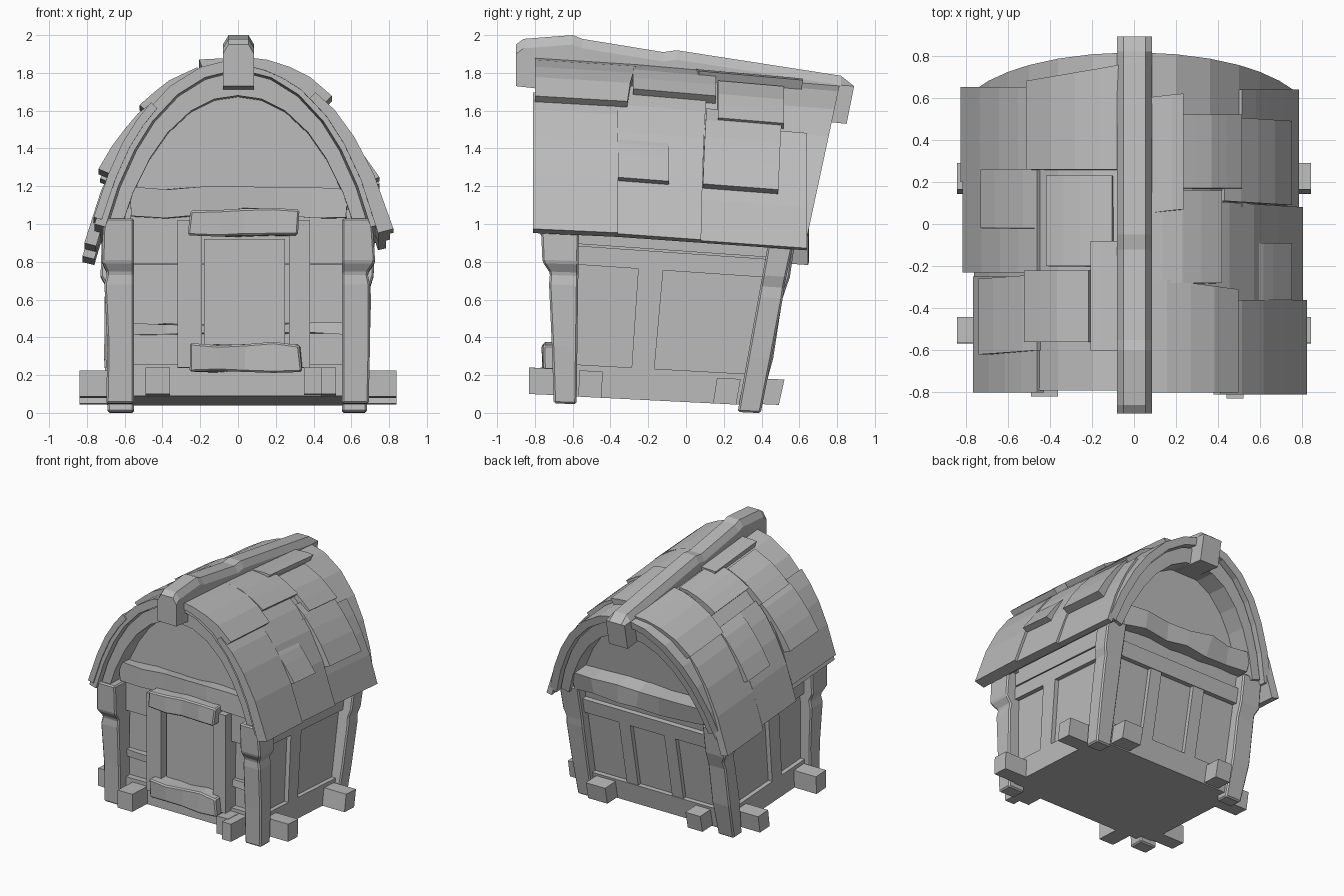
import bpy, bmesh, random
from mathutils import Vector

random.seed(4)
cube = bpy.data.objects.get("Cube")
if cube:
    bpy.data.objects.remove(cube)

mat = bpy.data.materials.new("weathered_grey")
mat.use_nodes = True
GREY = (0.5, 0.5, 0.5, 1)
mat.diffuse_color = GREY
mat.node_tree.nodes["Principled BSDF"].inputs["Base Color"].default_value = GREY

FRONT, DEPTH = -0.65, 1.05


def warp(p):
    """Lean the back outwards and let everything sag towards it."""
    x, y, z = p
    t = max(0, (y - FRONT) / DEPTH)
    return Vector((x, y + 0.2 * z * t, z - t * (0.05 + 0.04 * z)))


def unwarp_y(y, z):
    k = 0.2 * z / DEPTH
    return (y + FRONT * k) / (1 + k) if y > FRONT else y


def loft(name, rings, lean=True, bevel=0):
    """Skin a list of equal closed rings and cap both ends."""
    bm = bmesh.new()
    rows = [[bm.verts.new(warp(p) if lean else p) for p in r] for r in rings]
    n = len(rows[0])
    for a, b in zip(rows, rows[1:]):
        for i in range(n):
            j = (i + 1) % n
            bm.faces.new((a[i], a[j], b[j], b[i]))
    bm.faces.new(rows[0])
    bm.faces.new(rows[-1])
    bmesh.ops.recalc_face_normals(bm, faces=bm.faces)
    me = bpy.data.meshes.new(name)
    bm.to_mesh(me)
    bm.free()
    me.materials.append(mat)
    ob = bpy.data.objects.new(name, me)
    bpy.context.collection.objects.link(ob)
    if bevel:
        m = ob.modifiers.new("worn_edges", "BEVEL")
        m.width, m.segments = bevel, 1
    return ob


def box(name, x0, x1, y0, y1, z0, z1, cuts=0, rough=0.0, bevel=0):
    """A plank along x, optionally cut and roughened."""
    def r():
        return random.uniform(-rough, rough)
    rings = []
    for i in range(cuts + 2):
        x = x0 + (x1 - x0) * i / (cuts + 1)
        rings.append([(x + r(), y + r(), z + r())
                      for y, z in ((y0, z0), (y1, z0), (y1, z1), (y0, z1))])
    return loft(name, rings, bevel=bevel)


# Roof cross-section for the +x half
ARCH = [(0, 1.88), (0.2, 1.83), (0.36, 1.73), (0.5, 1.58),
        (0.6, 1.42), (0.69, 1.22), (0.76, 1.0), (0.79, 0.88)]


def height(x):
    x = abs(x)
    for (a, za), (b, zb) in zip(ARCH, ARCH[1:]):
        if x <= b or b == ARCH[-1][0]:
            return za + (zb - za) * (x - a) / (b - a)


def on_arch(x, off):
    """Point on the section pushed outwards by off."""
    e = 0.03
    n = Vector((height(x - e) - height(x + e), 2 * e)).normalized()
    return x + n.x * off, height(x) + n.y * off


def strip(name, xs, y0, y1, tops, bottoms):
    """Curved board following the arch; y0 and y1 are real depths."""
    rings = []
    for x, top, low in zip(xs, tops, bottoms):
        (xa, za), (xb, zb) = on_arch(x, top), on_arch(x, low)
        rings.append([(xa, y0, za), (xa, y1, za), (xb, y1, zb), (xb, y0, zb)])
    return loft(name, rings)


half = [p[0] for p in ARCH[1:-1]]
full = [-x for x in reversed(half)] + [0] + half
n = len(full)

# Roof shell and the arched ribs under its two ends
strip("roof_shell", full, -0.79, 0.43, [0.0] * n, [-0.06] * n)
rib = [-0.75] + full[1:-1] + [0.75]
rib_low = [-0.2 + 0.08 * abs(x) for x in rib]
strip("front_rib", rib, -0.75, -0.55, [-0.07] * n, rib_low)
strip("back_rib", rib, 0.24, 0.40, [-0.07] * n, rib_low)

# Shingle boards: upper x, lower x, front y, back y, lift, slide of lower edge
RIGHT = [(0.05, 0.45, -0.80, -0.25, 0.05, -0.06),
         (0.05, 0.38, -0.28, 0.16, 0.04, 0.0),
         (0.05, 0.21, 0.05, 0.60, 0.04, 0.02),
         (0.22, 0.48, 0.17, 0.52, 0.03, 0.0),
         (0.42, 0.68, 0.11, 0.51, 0.06, -0.02),
         (0.56, 0.68, -0.36, -0.09, 0.06, 0.0),
         (0.40, 0.77, -0.81, -0.36, 0.04, 0.0),
         (0.33, 0.77, -0.36, 0.11, 0.02, -0.03),
         (0.50, 0.77, 0.08, 0.64, 0.0, 0.0)]
LEFT = [(0.05, 0.19, -0.60, -0.08, 0.03, 0.0),
        (0.05, 0.48, 0.26, 0.76, 0.03, 0.0),
        (0.10, 0.38, -0.20, 0.23, 0.04, 0.0),
        (0.21, 0.48, -0.56, -0.22, 0.04, 0.0),
        (0.45, 0.67, -0.02, 0.26, 0.05, 0.0),
        (0.45, 0.67, -0.60, -0.24, 0.06, -0.02),
        (0.45, 0.78, -0.23, 0.20, 0.02, 0.0),
        (0.45, 0.79, 0.20, 0.65, 0.02, 0.0),
        (0.45, 0.75, -0.80, -0.25, 0.0, 0.0)]
for side, label, boards in ((1, "left", RIGHT), (-1, "right", LEFT)):
    for i, (xa, xb, ya, yb, lift, slide) in enumerate(boards):
        rings = []
        for k in (0, 0.25, 0.5, 0.75, 1):
            x = side * (xa + (xb - xa) * k)
            (xt, zt), (xl, zl) = on_arch(x, 0.015 + lift * k), on_arch(x, -0.03)
            y0 = unwarp_y(ya if ya < -0.7 else ya + slide * k, zt)
            y1 = unwarp_y(yb - (0.08 * k if yb > 0.7 else -slide * k), zt)
            rings.append([(xt, y0, zt), (xt, y1, zt), (xl, y1, zl), (xl, y0, zl)])
        loft(f"{label}_shingle_{i + 1}", rings)

# Ridge beam with a drooping, kinked top and chamfered upper edges
ridge = [(-0.9, 1.73), (-0.9, 1.95), (-0.86, 1.98), (-0.6, 2.0), (-0.55, 1.98),
         (-0.12, 1.91), (-0.05, 1.92), (0.82, 1.785), (0.89, 1.73),
         (0.85, 1.53), (0.76, 1.54)]
rings = []
for x, drop in ((-0.08, 0.05), (-0.05, 0), (0.055, 0), (0.085, 0.05)):
    rings.append([(x, y, z - (drop if 0 < i < 8 else 0))
                  for i, (y, z) in enumerate(ridge)])
loft("ridge_beam", rings, lean=False)

# Walls: lower box and arched gable infill
box("wall_core", -0.61, 0.61, -0.58, 0.31, 0.09, 1.06)
outline = [on_arch(x, -0.11) for x in rib]
loft("gable_wall", [[(x, y, z) for x, z in outline] for y in (-0.6, 0.27)])

# Corner posts: height, sideways bulge, front bulge
for sx in (-1, 1):
    for end, y_in, y_out in (("front", -0.58, -0.70), ("back", 0.265, 0.385)):
        rings = []
        for z, ox, oy in ((0.05, 0, 0), (0.35, 0.01, 0.01), (0.68, 0.015, 0.025),
                          (0.74, 0.0, 0.02), (0.80, 0.03, 0.06), (1.03, 0.03, 0.07)):
            a, b = sx * 0.55, sx * (0.69 + ox + random.uniform(-0.01, 0.01))
            yo = y_out - oy if end == "front" else y_out + random.uniform(-0.015, 0.01)
            rings.append([(a, y_in, z), (b, y_in, z), (b, yo, z), (a, yo, z)])
        loft(f"{end}_post_{'left' if sx > 0 else 'right'}", rings, bevel=0.01)

# Side wall framing
for sx, label in ((1, "left"), (-1, "right")):
    def rail(name, y0, y1, z0, z1):
        x0, x1 = sorted((sx * 0.58, sx * 0.645))
        box(f"{label}_side_{name}", x0, x1, y0, y1, z0, z1)
    rail("bottom_rail", -0.59, 0.32, 0.09, 0.26)
    rail("top_rail", -0.59, 0.32, 0.79, 0.89)
    rail("eave_rail", -0.59, 0.32, 0.90, 1.04)
    rail("stile", -0.305, -0.19, 0.25, 0.80)

# Back wall framing
box("back_bottom_rail", -0.57, 0.57, 0.28, 0.345, 0.09, 0.26)
box("back_top_rail", -0.57, 0.57, 0.28, 0.345, 0.80, 0.92)
box("back_ledge", -0.58, 0.58, 0.25, 0.39, 1.03, 1.18, 5, 0.015)
for x in (-0.2, 0.2):
    box("back_stile", x - 0.05, x + 0.05, 0.28, 0.34, 0.25, 0.81)

# Front wall framing
box("front_bottom_rail", -0.57, 0.57, -0.63, -0.56, 0.09, 0.26)
box("front_top_rail", -0.57, 0.57, -0.63, -0.56, 0.79, 1.05)
box("front_ledge", -0.57, 0.58, -0.68, -0.56, 1.04, 1.19, 5, 0.01)
box("front_middle_rail", -0.57, 0.57, -0.62, -0.56, 0.42, 0.475, 5, 0.008)

# Door with its worn frame
box("door_leaf", -0.18, 0.25, -0.645, -0.56, 0.30, 0.92)
box("door_jamb_right", -0.32, -0.19, -0.70, -0.56, 0.24, 1.02)
box("door_jamb_left", 0.27, 0.38, -0.70, -0.56, 0.24, 1.02)
box("door_lintel", -0.26, 0.32, -0.76, -0.58, 0.945, 1.08, 3, 0.012, 0.01)
box("door_sill", -0.26, 0.33, -0.76, -0.58, 0.22, 0.365, 3, 0.012, 0.01)

# Foundation beams running through the base
box("front_cross_beam", -0.84, 0.84, -0.57, -0.45, 0.09, 0.23)
box("back_cross_beam", -0.84, 0.84, 0.13, 0.25, 0.09, 0.23)
for x0, x1, y0 in ((-0.49, -0.36, -0.82), (0.35, 0.45, -0.77), (0.44, 0.52, -0.83)):
    box("long_beam", x0, x1, y0, 0.47, 0.10, 0.24)
